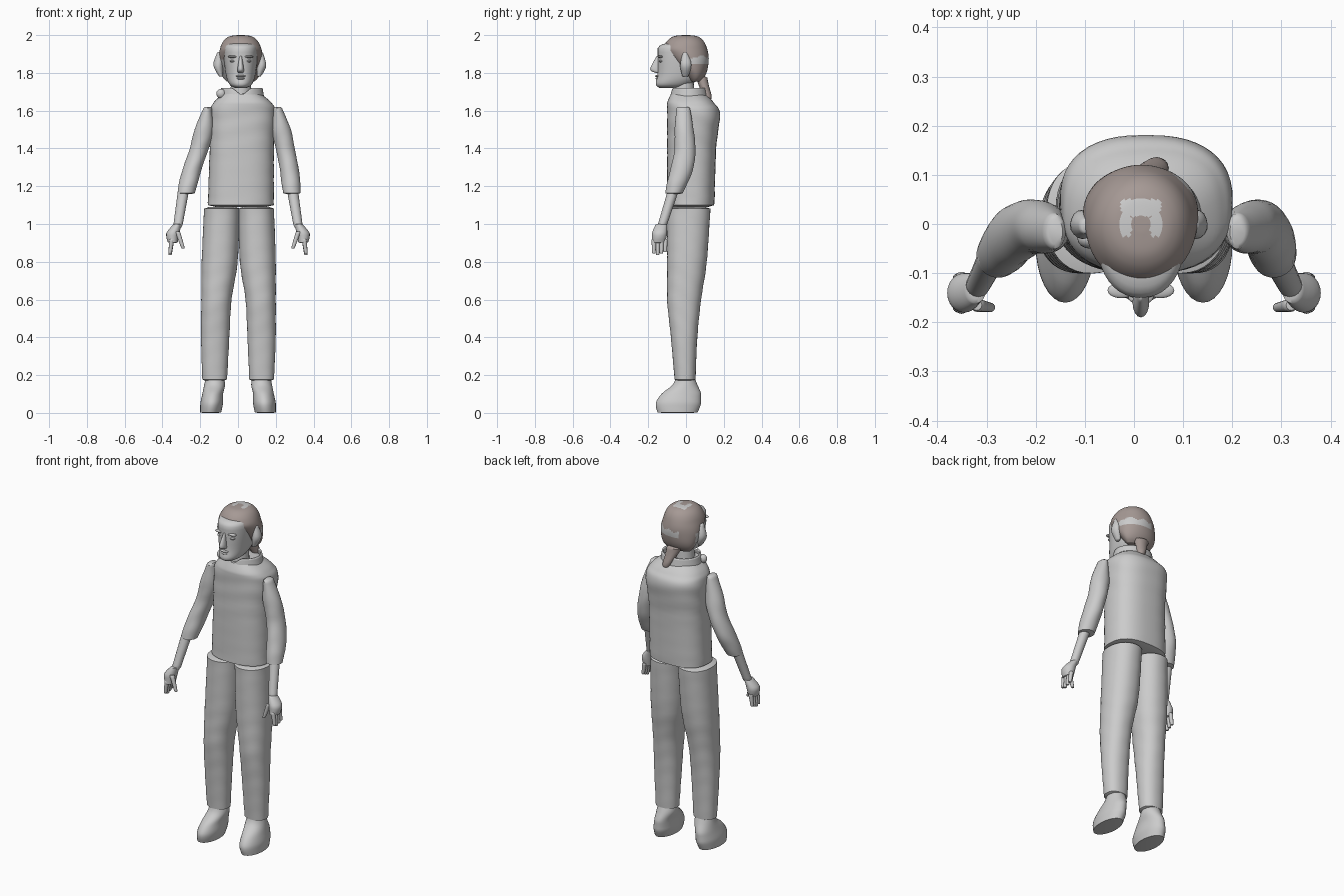
import bpy
import bmesh
from math import sin, cos, pi, copysign
from mathutils import Vector

cube = bpy.data.objects.get("Cube")
if cube:
    bpy.data.objects.remove(cube)


def material(name, colour):
    mat = bpy.data.materials.new(name)
    mat.use_nodes = True
    mat.diffuse_color = (*colour, 1)
    shader = mat.node_tree.nodes["Principled BSDF"]
    shader.inputs["Base Color"].default_value = (*colour, 1)
    return mat


GREY = material("light grey", (.6, .6, .6))
BROWN = material("grey brown hair", (.38, .32, .3))


def finish(name, bm, materials):
    """Turn a bmesh into a smooth shaded object."""
    bmesh.ops.recalc_face_normals(bm, faces=bm.faces)
    mesh = bpy.data.meshes.new(name)
    bm.to_mesh(mesh)
    bm.free()
    obj = bpy.data.objects.new(name, mesh)
    bpy.context.collection.objects.link(obj)
    for mat in materials:
        mesh.materials.append(mat)
    bpy.ops.object.select_all(action='DESELECT')
    obj.select_set(True)
    bpy.context.view_layer.objects.active = obj
    bpy.ops.object.shade_smooth_by_angle(angle=.8)
    return obj


def mix(first, second, t):
    return [a + (b - a) * t for a, b in zip(first, second)]


def refine(rings, steps):
    """Smooth interpolation between rings, held within neighbouring values."""
    rows = []
    last = len(rings) - 1
    for i in range(last):
        before, start = rings[max(i - 1, 0)], rings[i]
        end, after = rings[i + 1], rings[min(i + 2, last)]
        for k in range(steps):
            t = k / steps
            row = []
            for p, q, r, s in zip(before, start, end, after):
                ease = t * t * (3 - 2 * t)
                pull = t * (1 - t) * ((1 - t) * (r - p) - t * (s - q)) / 2
                value = q + (r - q) * ease + pull
                row.append(min(max(value, min(q, r)), max(q, r)))
            rows.append(row)
    return rows + [list(rings[last])]


def inset(row):
    z, left, right, front, back = row
    dx, dy = (right - left) / 8, (back - front) / 8
    return [z, left + dx, right - dx, front + dy, back - dy]


def loft(name, rings, materials=(GREY,), sides=32, steps=5, power=2, fold=0, closed=True, rule=None):
    """Skin through level rings: height, then x range and y range."""
    rows = refine(rings, steps)
    if closed:
        # Rounded hems at both ends
        first, last = inset(rows[0]), inset(rows[-1])
        rows[0] = mix(rows[0], rows[1], .4)
        rows[-1] = mix(rows[-1], rows[-2], .4)
        rows = [first, *rows, last]
    bm = bmesh.new()
    loops = []
    for z, left, right, front, back in rows:
        loop = []
        for k in range(sides):
            angle = 2 * pi * k / sides
            swell = 1 + fold * sin(z * 60 + 2 * sin(angle * 2) + angle)
            u, v = [copysign(abs(w) ** (2 / power), w) * swell / 2
                    for w in (cos(angle), sin(angle))]
            loop.append(bm.verts.new(((left + right) / 2 + (right - left) * u,
                                      (front + back) / 2 + (back - front) * v, z)))
        loops.append(loop)
    for low, high in zip(loops, loops[1:]):
        for k in range(sides):
            bm.faces.new((low[k - 1], low[k], high[k], high[k - 1]))
    if closed:
        bm.faces.new(loops[0])
        bm.faces.new(loops[-1])
    if rule:
        for face in bm.faces:
            face.material_index = rule(face.calc_center_median())
    return finish(name, bm, materials)


def ellipsoid(name, centre, radii):
    bm = bmesh.new()
    bmesh.ops.create_uvsphere(bm, u_segments=16, v_segments=12, radius=1)
    for vert in bm.verts:
        vert.co = Vector(c + r * p for c, r, p in zip(centre, radii, vert.co))
    return finish(name, bm, [GREY])


def taper(name, start, end, start_radius, end_radius):
    """Tapered limb between two points."""
    rings = []
    for (x, y, z), r in ((start, start_radius), (end, end_radius)):
        rings.append((z, x - r, x + r, y - r, y + r))
    return loft(name, rings, sides=16)


def flip(rings, middle):
    """Mirror rings about a middle that may vary with height."""
    return [(z, 2 * middle(z) - right, 2 * middle(z) - left, front, back)
            for z, left, right, front, back in rings]


# Jacket body, collar and neck
loft("jacket", [(1.09, -.16, .19, -.1, .15), (1.4, -.15, .19, -.1, .16),
                (1.58, -.15, .2, -.1, .18), (1.64, -.13, .18, -.1, .15),
                (1.69, -.08, .12, -.08, .1)], sides=48, steps=8, power=2.5, fold=.008)
collar = loft("collar", [(1.66, -.1, .14, -.09, .12), (1.72, -.09, .13, -.08, .11)],
              closed=False, sides=48)
for vert in collar.data.vertices:
    if vert.co.y < 0:
        vert.co.z -= max(0, .05 - abs(vert.co.x - .02)) * .8
collar.modifiers.new("thickness", 'SOLIDIFY').thickness = .008
ellipsoid("collar_tab", (-.09, -.03, 1.69), (.025, .02, .025))
taper("neck", (.015, -.01, 1.62), (.015, -.01, 1.78), .06, .05)

# Limbs, written for the left side and mirrored
LEG = [(.17, .06, .19, -.06, .05), (.4, .05, .2, -.08, .06), (.6, .04, .2, -.1, .08),
       (.8, .01, .2, -.1, .11), (1.09, 0, .19, -.1, .13)]
SHOE = [(0, .09, .2, -.15, .06), (.05, .08, .2, -.16, .08), (.1, .08, .19, -.13, .08),
        (.15, .07, .18, -.07, .06), (.2, .08, .17, -.05, .04)]
SLEEVE = [(1.16, .24, .33, -.11, -.02), (1.22, .23, .33, -.1, .01), (1.3, .22, .32, -.08, .04),
          (1.4, .2, .3, -.06, .05), (1.5, .18, .28, -.06, .04), (1.62, .19, .23, -.05, .02)]
PALM = [(.9, .32, .37, -.18, -.11), (.95, .31, .38, -.18, -.1), (1, .3, .34, -.16, -.1)]


def leg_middle(z):
    return .005 * z


def arm_middle(z):
    """The shoulders sit slightly off the middle, the hands do not."""
    return .025 * min(max((z - 1.1) * 3, 0), 1)


for side, s in (("left", 1), ("right", -1)):
    def place(rings, middle):
        return rings if s > 0 else flip(rings, middle)

    loft(side + "_trouser_leg", place(LEG, leg_middle), sides=40, steps=8, power=2.2, fold=.008)
    loft(side + "_shoe", place(SHOE, leg_middle))
    loft(side + "_sleeve", place(SLEEVE, arm_middle), fold=.01)
    loft(side + "_palm", place(PALM, arm_middle))
    taper(side + "_forearm", (s * .285, -.06, 1.2), (s * .32, -.13, .98), .03, .024)
    taper(side + "_thumb", (s * .32, -.165, .96), (s * .29, -.17, .87), .014, .009)
    for i in range(4):
        y = .02 * i - .17
        taper(f"{side}_finger_{i + 1}", (s * .35, y, .92),
              (s * .36, y, .835 + .008 * abs(i - 1)), .013, .009)

# Head and face
MID = .014


def centred(rings):
    return [(z, MID - r, MID + r, front, back) for z, r, front, back in rings]


loft("head", centred([(1.72, .03, -.14, -.02), (1.74, .06, -.16, .03), (1.8, .08, -.15, .09),
                      (1.93, .09, -.15, .1), (1.96, .06, -.09, .07)]), sides=40, power=2.2)
loft("nose", centred([(1.8, .014, -.16, -.13), (1.82, .017, -.19, -.13),
                      (1.89, .006, -.155, -.13)]), sides=16)
ellipsoid("upper_lip", (MID, -.148, 1.783), (.026, .016, .006))
ellipsoid("lower_lip", (MID, -.146, 1.77), (.022, .016, .007))
for side, s in (("left", 1), ("right", -1)):
    ellipsoid(side + "_brow", (MID + s * .04, -.135, 1.886), (.028, .016, .007))
    ellipsoid(side + "_eye", (MID + s * .04, -.13, 1.862), (.017, .014, .007))


# Hair with worn grey patches
def worn(point):
    x, y, z = point.x - MID, point.y, point.z
    arch = z > 1.96 and -.025 < y < .05 and abs(x) < .04 and (abs(x) > .02 or y > .015)
    band = x > -.04 and y > .02 and 1.85 < z < 1.885 + .008 * sin(x * 90)
    temple = x < -.05 and y < .05 and z < 1.87
    return 0 if arch or band or temple else 1


dome = []
for i in range(13):
    tilt = pi * (.07 * i - .35)
    z = 1.87 + .13 * sin(tilt)
    width = cos(tilt) ** .6
    front = max(-.13 * width, .9 * (1.78 - z))
    dome.append((z, .117 * width, front, .12 * width))
loft("hair", centred(dome), materials=(GREY, BROWN), sides=64, fold=.006, rule=worn)
loft("hair_tail", [(1.66, .03, .06, .1, .13), (1.68, .02, .07, .09, .135),
                   (1.78, -.03, .06, .05, .11)], materials=(BROWN,), sides=16, fold=.05)

# Loose locks over the ears
LOCK = [(1.78, .1, .12, -.02, .01), (1.84, .1, .15, -.03, .03), (1.91, .1, .13, -.02, .01)]
loft("left_ear_lock", LOCK, sides=16, fold=.04)
loft("right_ear_lock", flip(LOCK, lambda z: .01), sides=16, fold=.04)
